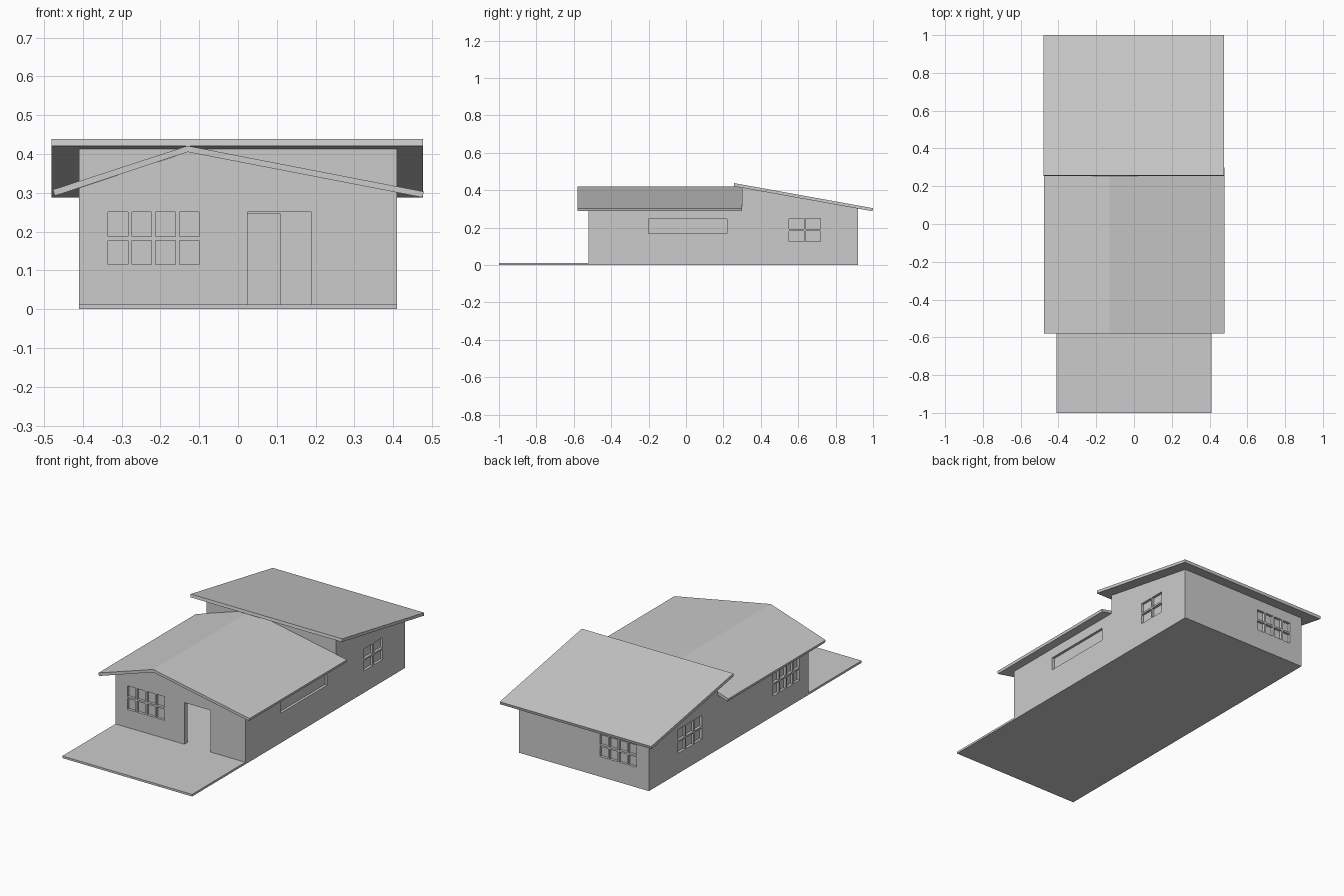
import bpy, bmesh
from mathutils import Vector

if "Cube" in bpy.data.objects:
    bpy.data.objects.remove(bpy.data.objects["Cube"])

W = 0.41          # half width of the house
T = 0.03          # wall thickness
FLOOR = 0.012     # slab top
RECESS = 0.015    # depth of window panes
FRONT, MID, BACK = -0.52, 0.30, 0.92


def finish(name, bm):
    bmesh.ops.recalc_face_normals(bm, faces=bm.faces)
    me = bpy.data.meshes.new(name)
    bm.to_mesh(me)
    bm.free()
    ob = bpy.data.objects.new(name, me)
    bpy.context.collection.objects.link(ob)
    return ob


def prism(name, profile, axis, a, b):
    """Extrude a (horizontal, z) profile along x or y from a to b."""
    bm = bmesh.new()
    place = (lambda h, z, d: (h, d, z)) if axis == 'y' else (lambda h, z, d: (d, h, z))
    face = bm.faces.new([bm.verts.new(place(h, z, a)) for h, z in profile])
    ext = bmesh.ops.extrude_face_region(bm, geom=[face])['geom']
    vec = Vector((0, b - a, 0)) if axis == 'y' else Vector((b - a, 0, 0))
    bmesh.ops.translate(bm, vec=vec, verts=[v for v in ext if isinstance(v, bmesh.types.BMVert)])
    return finish(name, bm)


def boxes(name, spans):
    bm = bmesh.new()
    for x0, x1, y0, y1, z0, z1 in spans:
        vs = bmesh.ops.create_cube(bm, size=1)['verts']
        for v in vs:
            v.co = ((x0 + x1) / 2 + v.co.x * (x1 - x0),
                    (y0 + y1) / 2 + v.co.y * (y1 - y0),
                    (z0 + z1) / 2 + v.co.z * (z1 - z0))
    return finish(name, bm)


def cut(ob, spans):
    """Subtract a set of separate boxes and bake the result."""
    cutter = boxes("cutter", spans)
    cutter.hide_render = True
    mod = ob.modifiers.new("cut", 'BOOLEAN')
    mod.operation, mod.solver, mod.object = 'DIFFERENCE', 'EXACT', cutter
    bpy.context.view_layer.update()
    me = bpy.data.meshes.new_from_object(
        ob.evaluated_get(bpy.context.evaluated_depsgraph_get()))
    ob.modifiers.clear()
    ob.data = me
    bpy.data.objects.remove(cutter)


def window(side, a, b, z0, z1, cols, rows, bar=0.01):
    """Boxes for the recessed panes of one window on a given wall."""
    out = []
    pw = (b - a - bar * (cols - 1)) / cols
    ph = (z1 - z0 - bar * (rows - 1)) / rows
    for i in range(cols):
        for j in range(rows):
            h0, v0 = a + i * (pw + bar), z0 + j * (ph + bar)
            span = {'front': (h0, h0 + pw, FRONT - 0.05, FRONT + RECESS),
                    'back': (h0, h0 + pw, BACK - RECESS, BACK + 0.05),
                    'right': (W - RECESS, W + 0.05, h0, h0 + pw),
                    'left': (-W - 0.05, -W + RECESS, h0, h0 + pw)}[side]
            out.append((*span, v0, v0 + ph))
    return out


# Ground slab with front terrace
boxes("floor_slab", [(-W, W, -1, BACK, 0, FLOOR)])

# Front block walls, hollow, with off-centre gable
front = prism("front_walls", [(-W, FLOOR), (W, FLOOR), (W, 0.302), (-0.13, 0.405), (-W, 0.312)],
              'y', FRONT, MID)
cut(front, [(-W + T, W - T, FRONT + T, MID + 0.05, -0.1, 1)])
cut(front, [(0.025, 0.19, FRONT - 0.05, FRONT + 0.05, -0.1, 0.25)]
    + window('front', -0.335, -0.10, 0.115, 0.25, 4, 2)
    + window('right', -0.20, 0.22, 0.17, 0.245, 1, 1)
    + window('left', -0.44, -0.20, 0.115, 0.25, 4, 2))

# Back block walls, hollow, with single slope and an inner doorway
back = prism("back_walls", [(MID, FLOOR), (BACK, FLOOR), (BACK, 0.303), (MID, 0.413)], 'x', -W, W)
cut(back, [(-W + T, W - T, MID + T, BACK - T, -0.1, 1)])
cut(back, [(-0.055, 0.11, MID - 0.05, MID + 0.05, -0.1, 0.245)]
    + window('back', -0.33, -0.10, 0.115, 0.24, 4, 2)
    + window('right', 0.55, 0.72, 0.125, 0.25, 2, 2)
    + window('left', 0.44, 0.66, 0.115, 0.25, 3, 2))

# Gable roof over the front block
prism("front_roof", [(-0.472, 0.292), (-0.13, 0.405), (0.475, 0.288), (0.479, 0.303),
                     (-0.13, 0.421), (-0.477, 0.308)], 'y', -0.58, MID)

# Single-slope roof over the back block
prism("back_roof", [(0.255, 0.421), (0.996, 0.288), (1.0, 0.304), (0.258, 0.438)], 'x', -0.48, 0.477)
